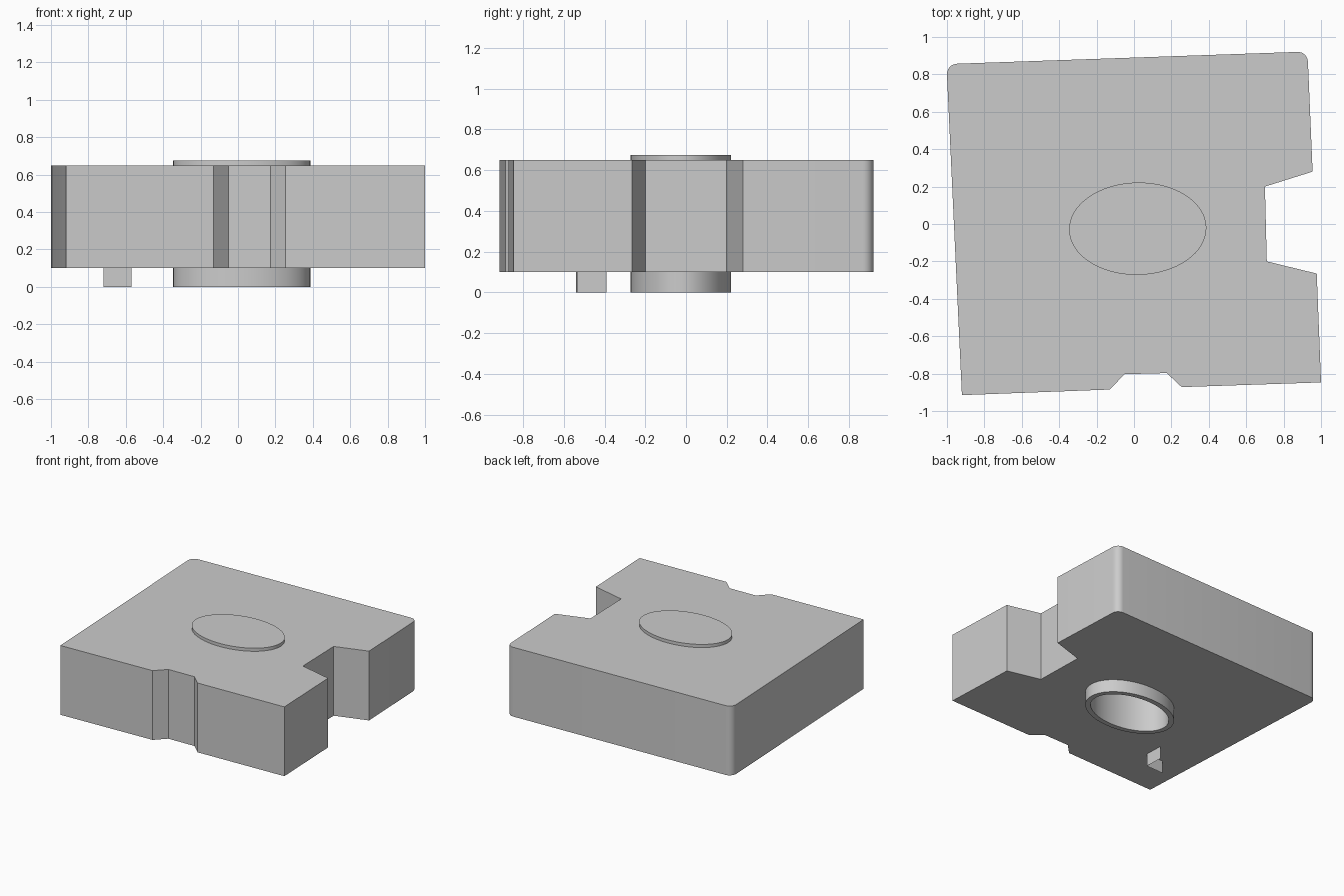
import bpy, bmesh
from math import sin, cos, radians, pi

if "Cube" in bpy.data.objects:
    bpy.data.objects.remove(bpy.data.objects["Cube"])


def arc(cx, cy, r, a0, a1, n=8):
    angles = [radians(a0 + (a1 - a0) * i / n) for i in range(n + 1)]
    return [(cx + r * cos(a), cy + r * sin(a)) for a in angles]


def ellipse(rx, ry, n=64, tilt=0.02):
    pts = []
    for i in range(n):
        x, y = rx * cos(2 * pi * i / n), ry * sin(2 * pi * i / n)
        pts.append((0.02 + x * cos(tilt) - y * sin(tilt),
                    -0.025 + x * sin(tilt) + y * cos(tilt)))
    return pts


def prism(name, loops, z0, z1):
    """Extrude closed outlines (extra loops become holes) from z0 to z1."""
    curve = bpy.data.curves.new(name, 'CURVE')
    curve.dimensions = '2D'
    curve.fill_mode = 'BOTH'
    curve.extrude = (z1 - z0) / 2
    for loop in loops:
        spline = curve.splines.new('POLY')
        spline.points.add(len(loop) - 1)
        for p, (x, y) in zip(spline.points, loop):
            p.co = (x, y, 0, 1)
        spline.use_cyclic_u = True
    ob = bpy.data.objects.new(name, curve)
    bpy.context.collection.objects.link(ob)
    ob.location.z = (z0 + z1) / 2
    bpy.ops.object.select_all(action='DESELECT')
    ob.select_set(True)
    bpy.context.view_layer.objects.active = ob
    bpy.ops.object.convert(target='MESH')
    ob = bpy.context.object
    bm = bmesh.new()
    bm.from_mesh(ob.data)
    bmesh.ops.remove_doubles(bm, verts=bm.verts, dist=0.0005)
    bmesh.ops.recalc_face_normals(bm, faces=bm.faces)
    bm.to_mesh(ob.data)
    bm.free()
    bpy.ops.object.shade_smooth_by_angle(angle=radians(30))
    return ob


outer = ellipse(0.367, 0.247)
inner = ellipse(0.328, 0.208)

# Block with notches in the front and right sides, rounded back corners
outline = [(-0.92, -0.915), (-0.13, -0.885), (-0.05, -0.803), (0.175, -0.797),
           (0.255, -0.872), (1.0, -0.847), (0.977, -0.265), (0.71, -0.2),
           (0.70, 0.2), (0.955, 0.28)]
outline += arc(0.876, 0.866, 0.054, 2, 92)
outline += arc(-0.944, 0.801, 0.056, 92, 182)
prism("block", [outline, outer], 0.1, 0.65)

# Oval sleeve open at the bottom, closed by a low cap on top
prism("oval_sleeve", [outer, inner], 0, 0.65)
prism("oval_cap", [outer], 0.65, 0.675)

# Thin L-shaped corner tab under the block
bm = bmesh.new()
path = [(-0.72, -0.54), (-0.57, -0.535), (-0.575, -0.39)]
rows = [[bm.verts.new((x, y, z)) for x, y in path] for z in (0, 0.1)]
for i in range(2):
    bm.faces.new((rows[0][i], rows[0][i + 1], rows[1][i + 1], rows[1][i]))
mesh = bpy.data.meshes.new("corner_tab")
bm.to_mesh(mesh)
bm.free()
bpy.context.collection.objects.link(bpy.data.objects.new("corner_tab", mesh))
